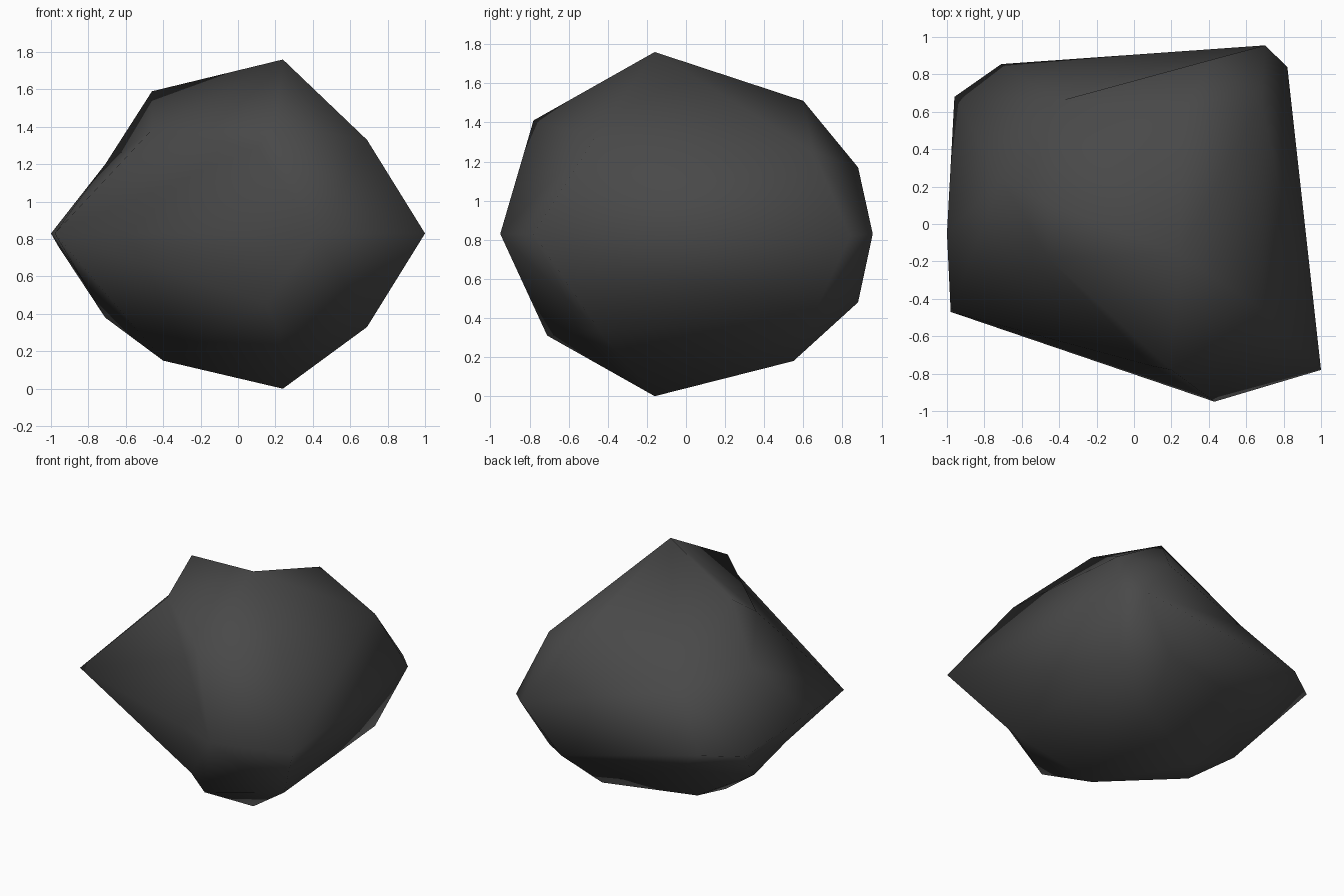
import bpy, bmesh
from mathutils import Vector

if "Cube" in bpy.data.objects:
    bpy.data.objects.remove(bpy.data.objects["Cube"])

# corner points of the faceted boulder
MID = Vector((0.0, 0.0, 0.83))
crown = [(.24, -.16, 1.76), (.26, .60, 1.51), (-.46, .11, 1.59), (.20, -.78, 1.41),
         (.69, -.46, 1.33), (.68, .65, 1.25), (.42, .88, 1.17), (-.71, .24, 1.20),
         (-.39, .66, 1.10), (-.46, -.18, 1.385), (.10, -.76, 1.29)]
girdle = [(1, -.78, .83), (.82, .84, .82), (.70, .955, .83), (-.71, .855, .77),
          (-.96, .68, .76), (-1, -.05, .83), (-.98, -.47, .83), (.43, -.95, .83)]
base = [(.24, -.16, 0), (.31, .55, .18), (-.40, .10, .15), (.22, -.71, .31),
        (.69, -.44, .33), (.68, .65, .41), (.42, .88, .48), (-.71, .21, .38),
        (-.29, .28, .14), (-.83, 0, .58), (.15, -.77, .46), (-.39, .66, .51)]
TOP, LEFT_PEAK, LEFT_SHOULDER, BACK_SHOULDER = crown[0], crown[2], crown[7], crown[8]

# ridges and valleys that must be edges: the whole girdle, then single ones
ridges = [(girdle[i], girdle[(i + 1) % 8]) for i in range(8)]
ridges += [(girdle[6], LEFT_SHOULDER), (LEFT_PEAK, LEFT_SHOULDER), (TOP, BACK_SHOULDER),
           (crown[4], crown[5]), (base[4], base[5]), (base[6], base[11])]

# connect the corners by direction from the middle
bm = bmesh.new()
vert = {p: bm.verts.new((Vector(p) - MID).normalized()) for p in crown + girdle + base}
bmesh.ops.convex_hull(bm, input=list(bm.verts))
bmesh.ops.recalc_face_normals(bm, faces=bm.faces[:])


def crosses(a, b, c, d):
    """True when the arcs a-b and c-d cross on the unit sphere."""
    if len({a, b, c, d}) < 4:
        return False
    a, b, c, d = a.co, b.co, c.co, d.co
    n, m = a.cross(b), c.cross(d)
    return (n.dot(c) * n.dot(d) < 0 and m.dot(a) * m.dot(b) < 0
            and (a + b).dot(c + d) > 0)


def make_ridge(a, b):
    """Flip the edges in the way until a-b is an edge."""
    for step in range(30):
        blocked = [e for e in bm.edges if crosses(a, b, *e.verts)]
        if not blocked:
            return
        blocked = blocked[step % len(blocked):] + blocked[:step % len(blocked)]
        for e in blocked:
            p, q = [next(v for v in f.verts if v not in e.verts) for f in e.link_faces]
            if crosses(p, q, *e.verts) and bm.edges.get((p, q)) is None:
                bmesh.utils.edge_rotate(e, False)
                break


for p, q in ridges:
    make_ridge(vert[p], vert[q])

# move the corners to their real places
for p, v in vert.items():
    v.co = p
bmesh.ops.recalc_face_normals(bm, faces=bm.faces[:])
for f in bm.faces:
    f.smooth = True

mesh = bpy.data.meshes.new("boulder")
bm.to_mesh(mesh)
bm.free()
boulder = bpy.data.objects.new("boulder", mesh)
bpy.context.collection.objects.link(boulder)

# dark grey stone
stone = bpy.data.materials.new("dark_grey_stone")
stone.diffuse_color = (0.066, 0.066, 0.066, 1)
stone.use_nodes = True
stone.node_tree.nodes["Principled BSDF"].inputs["Base Color"].default_value = stone.diffuse_color
mesh.materials.append(stone)
